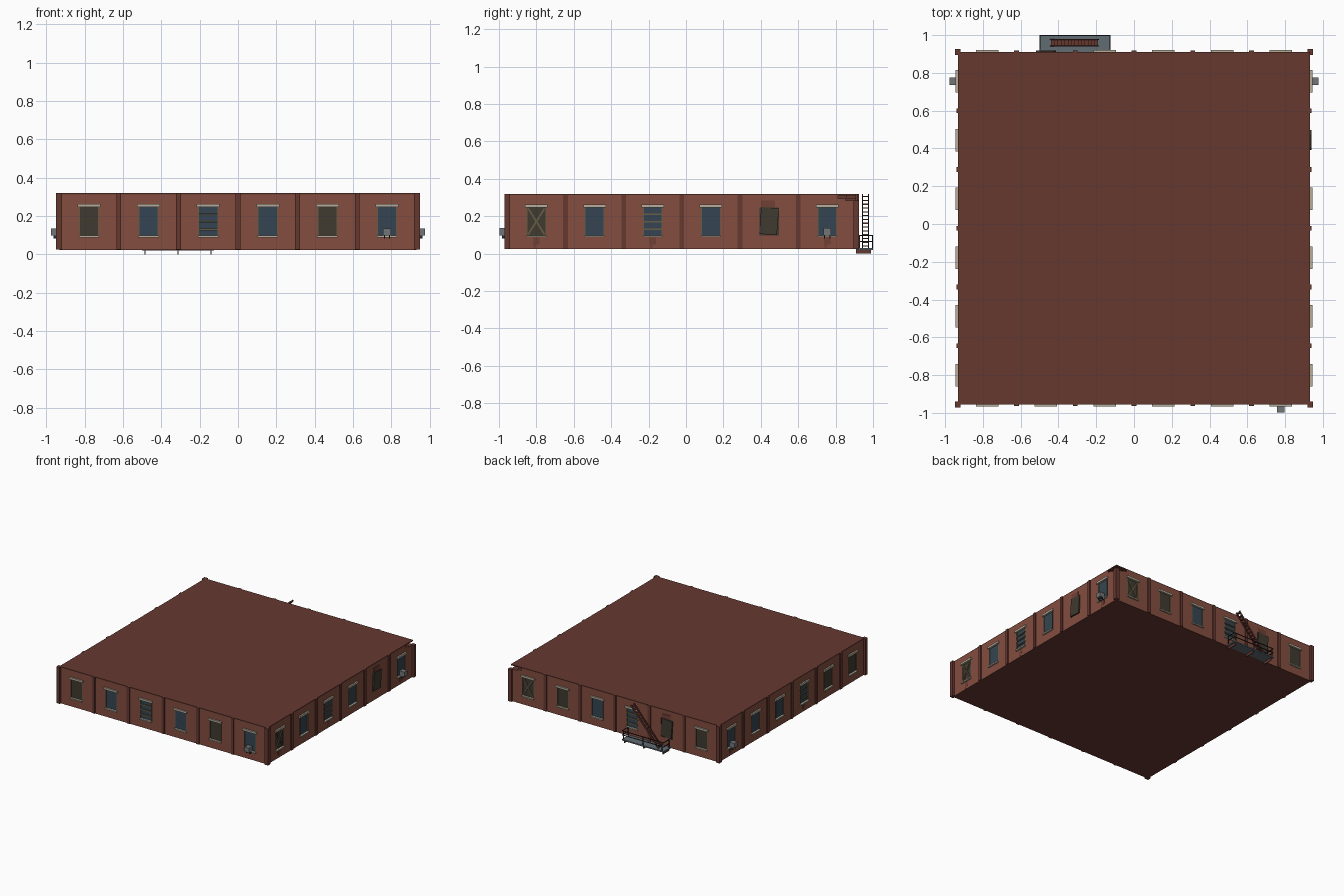
import bpy, bmesh, math
from mathutils import Matrix, Vector

cube = bpy.data.objects.get("Cube")
if cube:
    bpy.data.objects.remove(cube, do_unlink=True)


def material(name, r, g, b):
    m = bpy.data.materials.new(name)
    m.use_nodes = True
    m.diffuse_color = (r, g, b, 1)
    m.node_tree.nodes["Principled BSDF"].inputs["Base Color"].default_value = (r, g, b, 1)
    return m


brick = material("brick", .23, .075, .05)
dark_brick = material("dark brick", .13, .04, .03)
stain_red = material("damp stain", .16, .05, .035)
stone = material("pale stone", .48, .42, .33)
glass = material("blue glass", .035, .06, .085)
board = material("dark board", .05, .042, .03)
wood = material("old wood", .14, .11, .06)
unit_grey = material("unit grey", .17, .18, .19)
steel = material("steel", .12, .15, .17)
iron = material("dark iron", .02, .023, .027)

HALF = .9325      # wall distance from the building's middle
BASE, TOP = .025, .32
BAY = .311
CENTRE = Matrix.Translation((0, -.0225, 0))
parts = {}


def wall(turn):
    """Frame of one wall: x runs along it, -y points outward."""
    return CENTRE @ Matrix.Rotation(turn * math.pi / 2, 4, 'Z')


def box(part, mat, frame, u, z, out, tilt=0):
    """Add a box given ranges along the wall, in height and outward."""
    bm = parts.setdefault(part, (bmesh.new(), mat))[0]
    mid = Vector((sum(u) / 2, -sum(out) / 2, sum(z) / 2))
    size = (u[1] - u[0], out[1] - out[0], z[1] - z[0], 1)
    m = frame @ Matrix.Translation(mid) @ Matrix.Rotation(tilt, 4, 'Y') @ Matrix.Diagonal(size)
    bmesh.ops.create_cube(bm, size=1, matrix=m)


def span(c, w):
    return (c - w / 2, c + w / 2)


def face(depth, start=0):
    return (HALF + start, HALF + depth)


def window(frame, u, kind):
    low, high = .097, .247
    box("window_cutters", dark_brick, frame, span(u, .104), (low, high), face(.05, -.008))
    pane = ("window_boards", board) if kind in "DXC" else ("window_glass", glass)
    box(*pane, frame, span(u, .104), (low, high), face(-.004, -.01))
    if kind == "C":      # panel hanging askew under a broken lintel
        box("loose_panels", board, frame, span(u, .095), (.102, .246), face(.008, -.003), .08)
        box("lintel_scars", stain_red, frame, span(u - .005, .075), (.247, .285), face(.003, -.002))
        return
    for s in (-1, 1):
        box("window_frames", wood, frame, span(u + s * .05, .005), (low, high), face(.002, -.008))
    box("lintels", stone, frame, span(u, .12), (.246, .262), face(.012, -.005))
    box("sills", stone, frame, span(u, .106), (.088, .098), face(.012, -.005))
    if kind == "S":
        for z in (.13, .17, .21):
            box("window_slats", wood, frame, span(u, .104), span(z, .009), face(.004, -.006))
    if kind == "X":
        for s in (-1, 1):
            box("crossed_boards", wood, frame, span(u, .009), (.09, .254), face(.003, -.005), s * .56)
    if kind == "A":
        box("cooling_units", unit_grey, frame, span(u, .04), (.098, .136), face(.043))
        for s in (-1, 1):
            box("unit_brackets", iron, frame, span(u + s * .014, .005), (.082, .099), face(.03))


# Walls: window kinds are Dark, Glass, Slatted, Crossed, Crooked, Air unit
for turn, kinds in enumerate(("DGSGDA", "XGSGCA", "XDGSCD", "AGGSDD")):
    frame = wall(turn)
    for i, kind in enumerate(kinds):
        u = (i - 2.5) * BAY
        window(frame, u, kind)
        if turn % 2 and kind in "XSA":
            box("damp_stains", stain_red, frame, span(u, .035), (.05, .086), face(.002))
            box("damp_stains", stain_red, frame, span(u - .008, .014), (.032, .05), face(.002))
    for i in range(5):
        box("pilasters", dark_brick, frame, span((i - 2) * BAY, .025), (BASE, TOP), face(.008, -.005))
    # The corner between the right and back walls has lost its top
    height = .285 if turn == 1 else TOP
    box("corner_pillars", dark_brick, frame, (HALF - .015, HALF + .016), (BASE, height), face(.016, -.015))

# Main block, roof and broken corner
core = wall(0)
box("walls", brick, core, (-HALF, HALF), (BASE, .313), (-HALF, HALF))
box("roof", dark_brick, core, (-HALF, HALF), (.312, TOP), (-HALF, HALF))
box("floor", dark_brick, core, (-HALF, HALF), (BASE - .001, BASE + .001), (-HALF, HALF))
right, back = wall(1), wall(2)
for start, low in ((.835, .294), (.875, .284)):
    box("notch_cutters", dark_brick, right, (start, 1), (low, .312), face(.05, -.05))
    box("back_notch_cutters", dark_brick, back, (-1, -start), (low, .312), face(.05, -.05))

# Fire escape platform on the back wall
left_end, right_end = .125, .5
box("escape_platform", steel, back, (left_end, right_end), (.02, .03), face(.09))
for u in (.14, .3125, .485):
    box("platform_brackets", dark_brick, back, span(u, .006), (0, .021), face(.08))
    box("railing", iron, back, span(u, .005), (.03, .1), face(.09, .085))
for z in (.065, .098):
    box("railing", iron, back, (left_end, right_end), span(z, .005), face(.09, .085))
    for u in (.128, .497):
        box("railing", iron, back, span(u, .005), span(z, .005), face(.09, .015))
for u in (.128, .497):
    box("railing", iron, back, span(u, .005), (.03, .1), face(.02, .015))

# Steep stair rising from the platform to the roof edge
run, rise, steps = .25, .285, 14
length, slope = math.hypot(run, rise), math.atan2(run, rise)
mid_z = .03 + rise / 2
for out in (.03, .064):
    box("stair_stringers", dark_brick, back, span(.315, .014),
        span(mid_z, length), face(out + .005, out), -slope)
for i in range(steps):
    t = (i + .5) / steps
    box("stair_treads", dark_brick, back, span(.44 - run * t, run / steps),
        span(.03 + rise * t, .006), face(.066, .032))

# Turn the collected shapes into objects
objects = {}
for name, (bm, mat) in parts.items():
    bmesh.ops.recalc_face_normals(bm, faces=bm.faces)
    mesh = bpy.data.meshes.new(name)
    bm.to_mesh(mesh)
    bm.free()
    mesh.materials.append(mat)
    objects[name] = bpy.data.objects.new(name, mesh)
    bpy.context.collection.objects.link(objects[name])

# Carve window recesses and the broken corner
walls = objects["walls"]
walls.data.materials.append(dark_brick)
for name, cutter in objects.items():
    if name.endswith("cutters"):
        cut = walls.modifiers.new(name, 'BOOLEAN')
        cut.operation, cut.object, cut.solver = 'DIFFERENCE', cutter, 'EXACT'
        cut.use_self = True
        cutter.hide_render = True
        cutter.hide_set(True)
